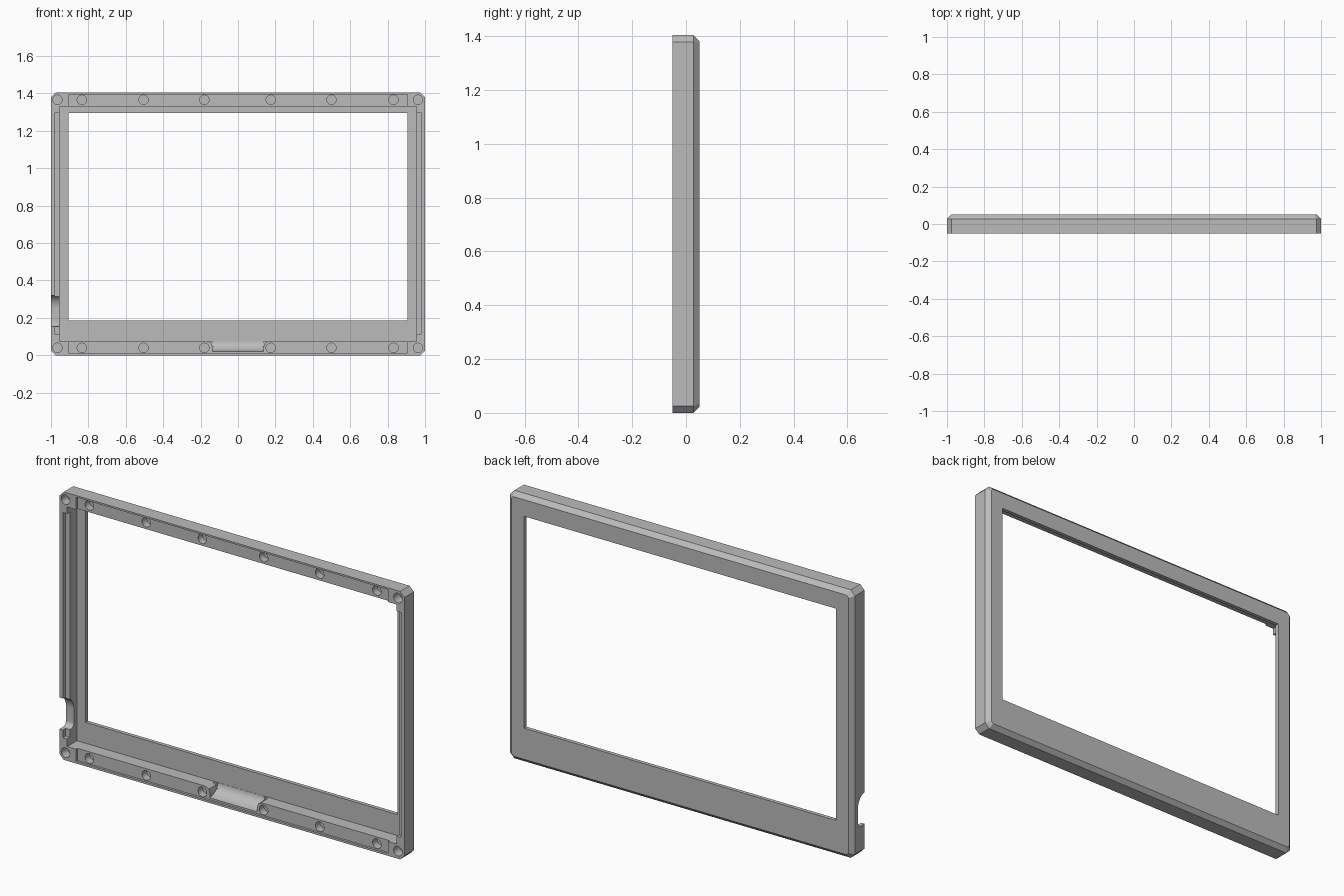
import bpy, bmesh
from math import sin, cos, pi, radians

cube = bpy.data.objects.get("Cube")
if cube:
    bpy.data.objects.remove(cube, do_unlink=True)

FRONT, FLOOR, BACK, TOP = -0.05, 0.03, 0.05, 1.404

grey = bpy.data.materials.new("matte_grey")
grey.use_nodes = True
grey.diffuse_color = (0.5, 0.5, 0.5, 1)
grey.node_tree.nodes["Principled BSDF"].inputs["Base Color"].default_value = (0.5, 0.5, 0.5, 1)


def loft(name, rings):
    """Closed solid through rings with equal point counts."""
    bm = bmesh.new()
    loops = [[bm.verts.new(p) for p in ring] for ring in rings]
    n = len(loops[0])
    for a, b in zip(loops, loops[1:]):
        for i in range(n):
            j = (i + 1) % n
            bm.faces.new((a[i], a[j], b[j], b[i]))
    bm.faces.new(loops[0])
    bm.faces.new(loops[-1])
    bmesh.ops.recalc_face_normals(bm, faces=bm.faces)
    mesh = bpy.data.meshes.new(name)
    bm.to_mesh(mesh)
    bm.free()
    obj = bpy.data.objects.new(name, mesh)
    bpy.context.collection.objects.link(obj)
    mesh.materials.append(grey)
    return obj


def octagon(y, inset, c):
    """Rectangle outline with clipped corners."""
    x, lo, hi = 1 - inset, inset, TOP - inset
    pts = [(x - c, lo), (x, lo + c), (x, hi - c), (x - c, hi),
           (c - x, hi), (-x, hi - c), (-x, lo + c), (c - x, lo)]
    return [(px, y, pz) for px, pz in pts]


def cut(cutter):
    mod = frame.modifiers.new("cut", 'BOOLEAN')
    mod.operation, mod.solver, mod.object = 'DIFFERENCE', 'EXACT', cutter
    bpy.ops.object.modifier_apply(modifier=mod.name)
    bpy.data.objects.remove(cutter, do_unlink=True)


def cut_box(x0, x1, y0, y1, z0, z1):
    cut(loft("box_cutter", [[(x0, y, z0), (x1, y, z0), (x1, y, z1), (x0, y, z1)]
                            for y in (y0, y1)]))


def cut_along_x(profile, x0, x1):
    cut(loft("profile_cutter", [[(x, y, z) for y, z in profile] for x in (x0, x1)]))


def cut_hole(x, z, r=0.025, depth=0.05, n=24):
    cut(loft("hole_cutter", [[(x + r * cos(2 * pi * i / n), y, z + r * sin(2 * pi * i / n))
                              for i in range(n)] for y in (-0.1, FRONT + depth)]))


# Outer shell with chamfered back edge and clipped corners
frame = loft("screen_bezel", [octagon(FRONT, 0, 0.025), octagon(0.028, 0, 0.025),
                              octagon(BACK, 0.022, 0.012)])
bpy.context.view_layer.objects.active = frame
frame.select_set(True)

# Screen pocket and window
cut_box(-0.955, 0.955, -0.1, FLOOR, 0.075, 1.33)
cut_box(-0.905, 0.905, -0.1, 0.1, 0.185, 1.295)

# Shallow rail recesses, top and bottom
cut_box(-0.905, 0.905, -0.1, FRONT + 0.012, 1.32, TOP - 0.009)
cut_box(-0.905, 0.905, -0.1, FRONT + 0.012, 0.011, 0.085)

# Stepped grooves on both sides
for s in (-1, 1):
    cut_box(min(s * 0.94, s * 0.98), max(s * 0.94, s * 0.98), -0.1, -0.028, 0.115, 1.295)

# Curved finger scoop in the bottom rail, with flared ends
steps = [i * pi / 24 for i in range(13)]
scoop = [(-0.1, 0.02)] + [(FRONT + 0.079 * sin(t), 0.075 - 0.055 * cos(t)) for t in steps]
cut_along_x(scoop + [(0.029, 0.1), (-0.1, 0.1)], -0.137, 0.137)
for s in (-1, 1):
    flare = [(s * 0.13, 0.046), (s * 0.137, 0.046), (s * 0.143, 0.064),
             (s * 0.162, 0.076), (s * 0.13, 0.076)]
    cut(loft("flare_cutter", [[(x, y, z) for x, z in flare] for y in (-0.1, 0.02)]))

# Rounded cable notch in the right side wall
notch = [(-0.1, 0.155), (-0.02, 0.155)]
notch += [(-0.02 + 0.025 * sin(t), 0.18 - 0.025 * cos(t)) for t in steps]
notch += [(FRONT + 0.055 * cos(t), 0.25 + 0.07 * sin(t)) for t in steps]
cut_along_x(notch + [(-0.1, 0.32)], -1.1, -0.95)

# Screw holes along both rails
for z in (0.04, 1.366):
    for x in (-0.965, -0.835, -0.505, -0.18, 0.175, 0.5, 0.832, 0.962):
        cut_hole(x, z)

bpy.ops.object.shade_smooth_by_angle(angle=radians(25))
